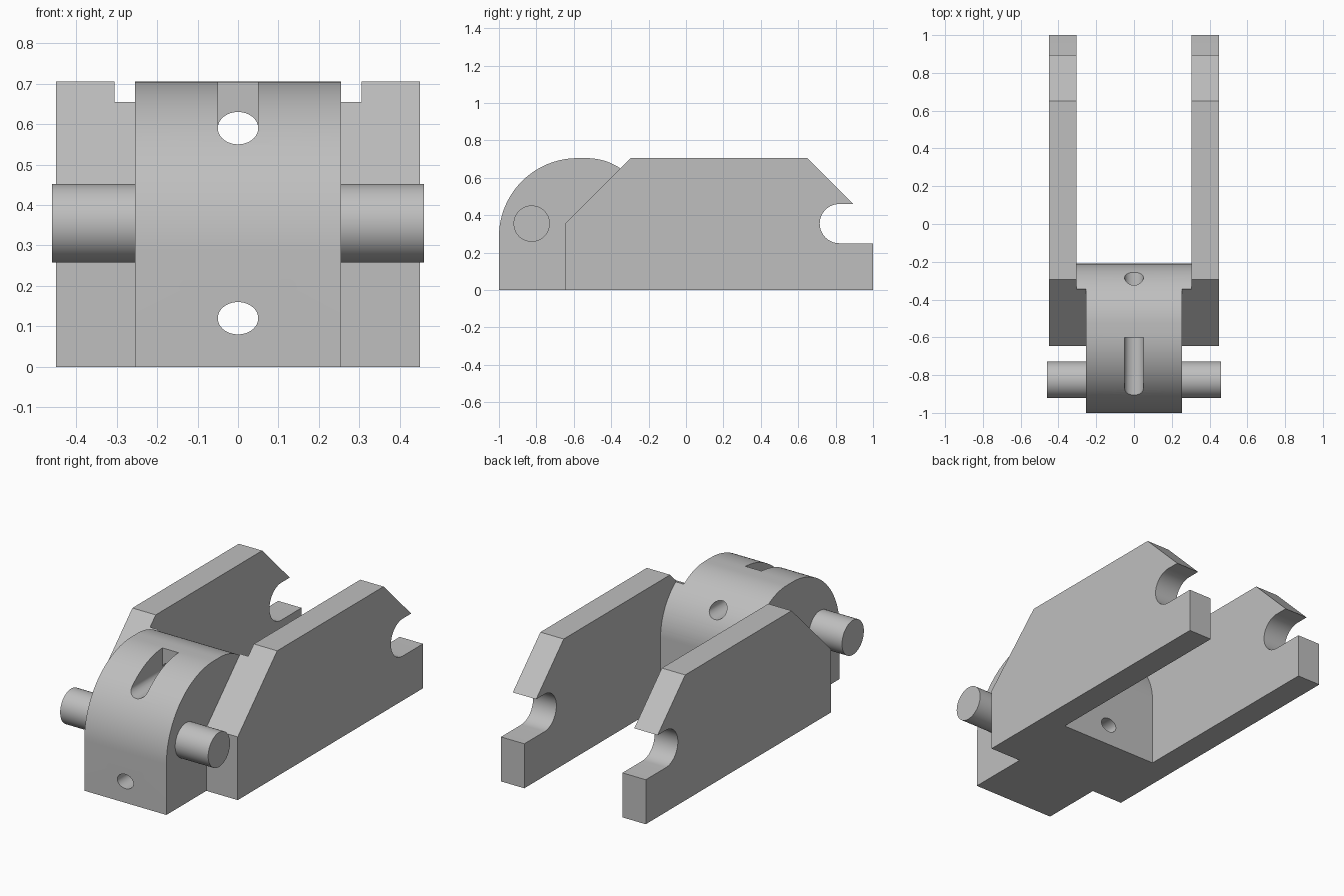
import bpy, bmesh, math

if "Cube" in bpy.data.objects:
    bpy.data.objects.remove(bpy.data.objects["Cube"])

grey = bpy.data.materials.new("plain grey")
grey.use_nodes = True
colour = (0.52, 0.52, 0.52, 1)
grey.diffuse_color = colour
grey.node_tree.nodes["Principled BSDF"].inputs["Base Color"].default_value = colour


def arc(cy, cz, r, start, end, steps=32):
    """Points (y, z) along an arc, angles in degrees."""
    angles = [math.radians(start + (end - start) * i / steps) for i in range(steps + 1)]
    return [(cy + r * math.cos(a), cz + r * math.sin(a)) for a in angles]


def prism(name, outline, x0, x1):
    """Extrude a (y, z) outline along x."""
    bm = bmesh.new()
    face = bm.faces.new([bm.verts.new((x0, y, z)) for y, z in outline])
    moved = bmesh.ops.extrude_face_region(bm, geom=[face])["geom"]
    bmesh.ops.translate(bm, vec=(x1 - x0, 0, 0),
                        verts=[v for v in moved if isinstance(v, bmesh.types.BMVert)])
    bmesh.ops.recalc_face_normals(bm, faces=bm.faces)
    mesh = bpy.data.meshes.new(name)
    bm.to_mesh(mesh)
    bm.free()
    mesh.materials.append(grey)
    ob = bpy.data.objects.new(name, mesh)
    bpy.context.collection.objects.link(ob)
    return ob


def combine(target, other, operation):
    """Apply a boolean and remove the second object."""
    mod = target.modifiers.new("join", 'BOOLEAN')
    mod.operation, mod.solver, mod.object = operation, 'EXACT', other
    bpy.context.view_layer.objects.active = target
    bpy.ops.object.modifier_apply(modifier=mod.name)
    bpy.data.objects.remove(other)


TOP, SHOULDER, BACK = 0.705, -0.345, -0.21

# Rounded central block, with its wider rear part between the arms
front_curve = arc(-0.58, 0.285, 0.42, 180, 90)
rear_curve = arc(-0.53, 0.385, 0.32, 90, 0)
body = prism("rounded_block", [(-1, 0)] + front_curve + rear_curve + [(BACK, 0)], -0.255, 0.255)
start = math.degrees(math.acos((SHOULDER + 0.53) / 0.32))
rear = prism("rear_block", [(SHOULDER, 0)] + arc(-0.53, 0.385, 0.32, start, 0) + [(BACK, 0)],
             -0.305, 0.305)
combine(body, rear, 'UNION')

# Side arms with sloped ends and an open round slot at the back
arm = ([(-0.645, 0), (-0.645, 0.355), (-0.295, TOP), (0.65, TOP), (0.895, 0.46)]
       + arc(0.82, 0.355, 0.105, 90, 270) + [(1, 0.25), (1, 0)])
web = [(-0.645, 0), (-0.645, 0.355), (SHOULDER, 0.655), (SHOULDER, 0)]
for side in (-1, 1):
    combine(body, prism("arm", arm, side * 0.305, side * 0.45), 'UNION')
    combine(body, prism("web", web, side * 0.255, side * 0.305), 'UNION')

# Pivot pins
for side in (-1, 1):
    pin = prism("pin", arc(-0.825, 0.355, 0.097, 0, 354.375, 63), side * 0.2, side * 0.46)
    combine(body, pin, 'UNION')

# Two oval holes running front to back
for z in (0.12, 0.59):
    bpy.ops.mesh.primitive_cylinder_add(vertices=48, radius=1, depth=2, location=(0, -0.6, z),
                                        rotation=(math.pi / 2, 0, 0))
    hole = bpy.context.object
    hole.scale = (0.05, 0.04, 0.6)
    bpy.context.view_layer.update()
    combine(body, hole, 'DIFFERENCE')

# Slot rising from the upper hole to the top
slot = prism("slot", [(-1.1, 0.59), (-1.1, 0.9), (-0.6, 0.9), (-0.6, 0.59)], -0.05, 0.05)
combine(body, slot, 'DIFFERENCE')

# One grey material and smooth curves with sharp edges
body.name = "hinged_bracket"
body.data.materials.clear()
body.data.materials.append(grey)
for poly in body.data.polygons:
    poly.material_index = 0
bpy.ops.object.select_all(action='DESELECT')
body.select_set(True)
bpy.context.view_layer.objects.active = body
bpy.ops.object.shade_smooth_by_angle(angle=math.radians(30))
